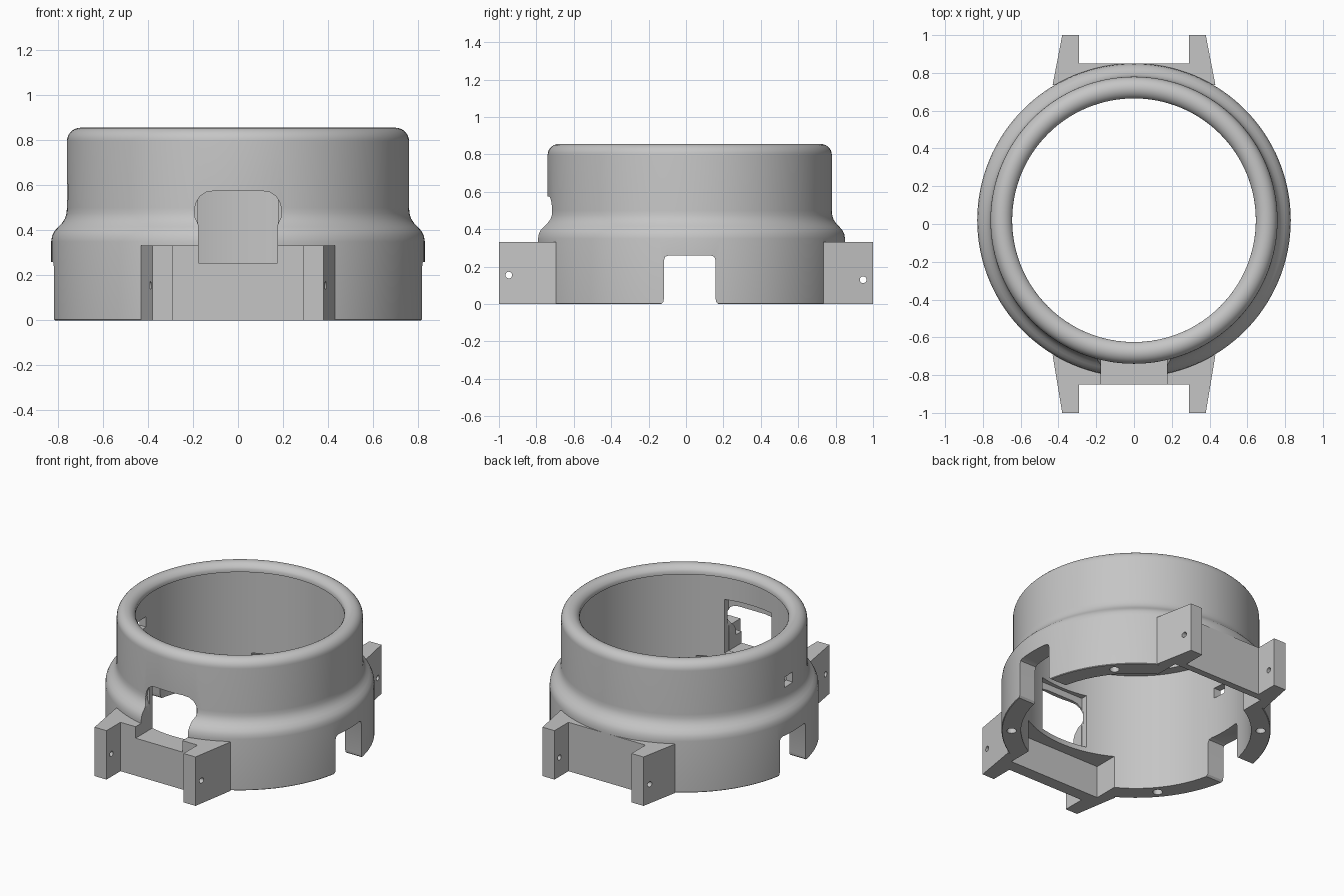
import bpy, bmesh
from math import sin, cos, pi, radians
from mathutils import Matrix, Vector

if "Cube" in bpy.data.objects:
    bpy.data.objects.remove(bpy.data.objects["Cube"], do_unlink=True)

CY = 0.02      # ring centre along y
BORE = 0.71    # inner radius of the wall
LIP = 0.645    # inner radius of the top lip

grey = bpy.data.materials.new("grey_plastic")
grey.use_nodes = True
grey.diffuse_color = (0.56, 0.56, 0.56, 1)
grey.node_tree.nodes["Principled BSDF"].inputs["Base Color"].default_value = (0.56, 0.56, 0.56, 1)


def make(name, bm):
    bmesh.ops.recalc_face_normals(bm, faces=bm.faces)
    mesh = bpy.data.meshes.new(name)
    bm.to_mesh(mesh)
    bm.free()
    mesh.materials.append(grey)
    obj = bpy.data.objects.new(name, mesh)
    bpy.context.collection.objects.link(obj)
    return obj


def prism(name, points, direction):
    """Closed outline pushed along a direction."""
    bm = bmesh.new()
    face = bm.faces.new([bm.verts.new(p) for p in points])
    new = bmesh.ops.extrude_face_region(bm, geom=[face])["geom"]
    bmesh.ops.translate(bm, verts=[v for v in new if isinstance(v, bmesh.types.BMVert)],
                        vec=Vector(direction))
    return make(name, bm)


def box(name, low, high):
    x, y, z = low
    X, Y, Z = high
    return prism(name, [(x, y, z), (X, y, z), (X, Y, z), (x, Y, z)], (0, 0, Z - z))


def rod(name, centre, radius, length, axis):
    bm = bmesh.new()
    bmesh.ops.create_cone(bm, cap_ends=True, segments=20, radius1=radius, radius2=radius, depth=length)
    turn = Vector((0, 0, 1)).rotation_difference(Vector(axis)).to_matrix().to_4x4()
    bm.transform(Matrix.Translation(centre) @ turn)
    return make(name, bm)


def combine(target, tool, operation):
    tool.hide_render = True
    mod = target.modifiers.new(tool.name, 'BOOLEAN')
    mod.object, mod.operation, mod.solver = tool, operation, 'EXACT'
    bpy.context.view_layer.update()
    graph = bpy.context.evaluated_depsgraph_get()
    mesh = bpy.data.meshes.new_from_object(target.evaluated_get(graph))
    target.modifiers.clear()
    target.data = mesh
    bpy.data.objects.remove(tool, do_unlink=True)


# Stepped thin-walled ring: wide base, soft shoulder, rounded lip turned inward
profile = [(BORE, 0), (0.826, 0), (0.83, 0.004), (0.83, 0.35), (0.826, 0.375), (0.815, 0.397),
           (0.798, 0.415), (0.782, 0.432), (0.769, 0.452), (0.762, 0.475), (0.76, 0.5)]
for i in range(13):
    a = radians(156 * i / 12)
    profile.append((0.70 + 0.06 * cos(a), 0.796 + 0.06 * sin(a)))
profile += [(LIP, 0.80), (BORE, 0.80)]
bm = bmesh.new()
steps = 128
rings = []
for s in range(steps):
    a = 2 * pi * s / steps
    rings.append([bm.verts.new((r * cos(a), CY + r * sin(a), z)) for r, z in profile])
for s in range(steps):
    here, after = rings[s], rings[(s + 1) % steps]
    for i in range(len(profile)):
        j = (i + 1) % len(profile)
        bm.faces.new((here[i], after[i], after[j], here[j]))
body = make("housing_ring", bm)

# Strap lugs with the bar between them, front and back
for side, inner, z_hole in ((-1, 0.695, 0.155), (1, 0.735, 0.13)):
    half = [(0.431, inner), (0.38, 1.0), (0.29, 1.0), (0.29, 0.85)]
    outline = half + [(-x, y) for x, y in reversed(half)]
    lugs = prism("strap_lugs", [(x, side * y, 0) for x, y in outline], (0, 0, 0.333))
    combine(body, lugs, 'UNION')
    combine(body, rod("pin_hole", (0, side * 0.947, z_hole), 0.018, 1.2, (1, 0, 0)), 'DIFFERENCE')
    # Flat pocket behind the bar
    ends = sorted((CY + side * 0.3, CY + side * 0.785))
    combine(body, box("bar_pocket", (-0.345, ends[0], -0.1), (0.345, ends[1], 0.22)), 'DIFFERENCE')

# The bore stays clear of the flat backs of the bars
combine(body, rod("bore", (0, CY, 0.2), BORE - 0.0005, 1.19, (0, 0, 1)), 'DIFFERENCE')

# Front window, bulging at the top, with a squared recess behind it
half = [(0.176, 0.255), (0.176, 0.425), (0.19, 0.455), (0.194, 0.485), (0.188, 0.52),
        (0.17, 0.55), (0.14, 0.57), (0.10, 0.576)]
outline = half + [(-x, z) for x, z in reversed(half)]
combine(body, prism("front_window", [(x, -1.1, z) for x, z in outline], (0, 0.4, 0)), 'DIFFERENCE')
combine(body, box("window_recess", (-0.178, -0.712, 0.254), (0.178, -0.5, 0.62)), 'DIFFERENCE')

# Side slots open at the bottom, with rounded corners
half = [(0.165, -0.05), (0.152, 0), (0.141, 0.012), (0.138, 0.03), (0.138, 0.235),
        (0.131, 0.253), (0.113, 0.26)]
outline = half + [(-y, z) for y, z in reversed(half)]
combine(body, prism("side_slots", [(-1, CY + y, z) for y, z in outline], (2, 0, 0)), 'DIFFERENCE')

# Small square opening on the right wall
combine(body, box("small_opening", (-0.9, -0.07, 0.535), (-0.5, 0.025, 0.605)), 'DIFFERENCE')

# Screw holes in the underside
for angle in (-40, 40, 140, 220):
    a = radians(angle)
    centre = (0.768 * cos(a), CY + 0.768 * sin(a), 0)
    combine(body, rod("screw_hole", centre, 0.03, 0.36, (0, 0, 1)), 'DIFFERENCE')

bpy.ops.object.select_all(action='DESELECT')
body.select_set(True)
bpy.context.view_layer.objects.active = body
bpy.ops.object.shade_smooth_by_angle(angle=radians(30))
